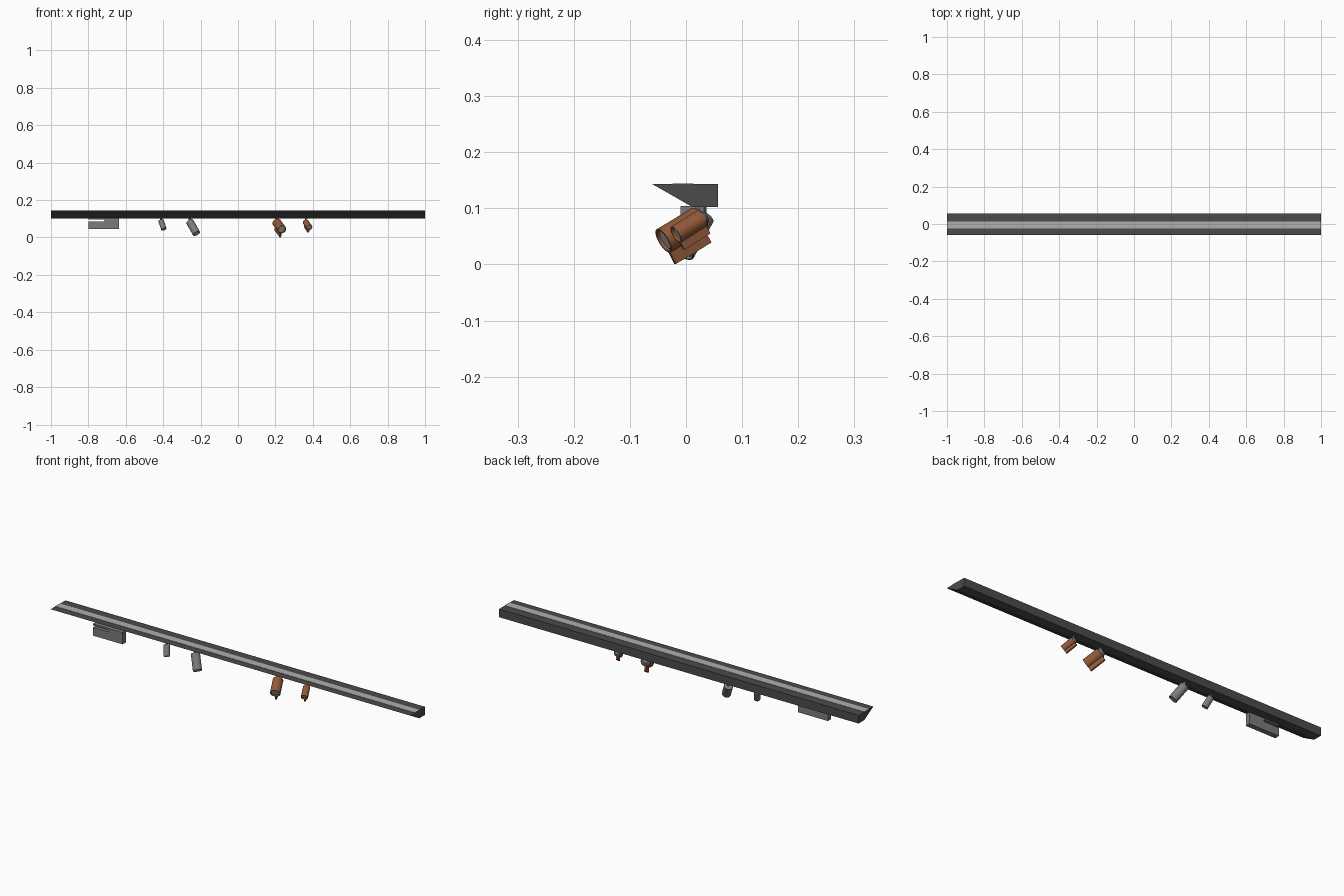
import bpy, bmesh, math
from mathutils import Matrix, Vector

if "Cube" in bpy.data.objects:
    bpy.data.objects.remove(bpy.data.objects["Cube"])


def material(name, r, g, b):
    m = bpy.data.materials.new(name)
    m.use_nodes = True
    m.diffuse_color = (r, g, b, 1)
    m.node_tree.nodes["Principled BSDF"].inputs["Base Color"].default_value = (r, g, b, 1)
    return m


charcoal = material("charcoal", 0.07, 0.07, 0.07)
silver = material("silver", 0.43, 0.43, 0.43)
grey = material("mid grey", 0.2, 0.2, 0.2)
copper = material("copper", 0.28, 0.1, 0.04)


def finish(name, bm, mat, matrix=None, smooth=False):
    bmesh.ops.recalc_face_normals(bm, faces=bm.faces)
    mesh = bpy.data.meshes.new(name)
    bm.to_mesh(mesh)
    bm.free()
    mesh.materials.append(mat)
    ob = bpy.data.objects.new(name, mesh)
    bpy.context.collection.objects.link(ob)
    if matrix:
        ob.matrix_world = matrix
    if smooth:
        bpy.ops.object.select_all(action='DESELECT')
        bpy.context.view_layer.objects.active = ob
        ob.select_set(True)
        bpy.ops.object.shade_smooth_by_angle()
    return ob


def box(name, lo, hi, mat, matrix=None):
    lo, hi = Vector(lo), Vector(hi)
    bm = bmesh.new()
    bmesh.ops.create_cube(bm, size=1)
    for v in bm.verts:
        v.co = v.co * (hi - lo) + (lo + hi) / 2
    return finish(name, bm, mat, matrix)


def lathe(name, profile, mat, matrix, close=False):
    """Spin (radius, height) points about local z."""
    bm = bmesh.new()
    verts = [bm.verts.new((r, 0, z)) for r, z in profile]
    if close:
        verts.append(verts[0])
    edges = [bm.edges.new(pair) for pair in zip(verts, verts[1:])]
    bmesh.ops.spin(bm, geom=list(bm.verts) + edges, cent=(0, 0, 0),
                   axis=(0, 0, 1), angle=math.tau, steps=32)
    bmesh.ops.remove_doubles(bm, verts=bm.verts, dist=1e-5)
    return finish(name, bm, mat, matrix, smooth=True)


def aim(rear, front):
    """Local z runs from rear to front, local y points down across the axis."""
    rear, front = Vector(rear), Vector(front)
    z = (front - rear).normalized()
    x = Vector((0, 0, 1)).cross(z).normalized()
    y = z.cross(x)
    if y.z > 0:
        x, y = -x, -y
    m = Matrix((x, y, z)).transposed().to_4x4()
    m.translation = rear
    return m, (front - rear).length


# Rail: wedge section extruded along its length
bm = bmesh.new()
section = [(-0.06, 0.143), (0.057, 0.143), (0.057, 0.102), (0.012, 0.102)]
face = bm.faces.new([bm.verts.new((-1, y, z)) for y, z in section])
ext = bmesh.ops.extrude_face_region(bm, geom=[face])
bmesh.ops.translate(bm, vec=(2, 0, 0),
                    verts=[v for v in ext["geom"] if isinstance(v, bmesh.types.BMVert)])
finish("rail", bm, charcoal)
box("top_light_strip", (-1, -0.024, 0.142), (1, 0.013, 0.1445), silver)

# Linear lamp with its adapter
box("linear_lamp_body", (-0.8, -0.01, 0.045), (-0.635, 0.015, 0.086), grey)
box("linear_lamp_adapter", (-0.715, -0.01, 0.086), (-0.635, 0.015, 0.104), grey)
box("linear_lamp_plate", (-0.8, -0.01, 0.096), (-0.715, 0.015, 0.104), grey)


def spot(name, rear, front, r):
    """Plain grey cylinder lamp with a recessed lens."""
    m, n = aim(rear, front)
    lathe(name + "_body", [(0, 0), (r, 0), (r, n), (r * 0.85, n), (r * 0.85, n - 0.005)], grey, m)
    lathe(name + "_lens", [(0, n - 0.005), (r * 0.86, n - 0.005)], silver, m)
    stem(name, rear, r)


def sleeved_spot(name, rear, front, r, fin):
    """Grey core in a copper sleeve that carries a fin below."""
    m, n = aim(rear, front)
    core = r * 0.86
    lathe(name + "_core", [(0, -r * 0.6), (core * 0.5, -r * 0.6), (core, -r * 0.15),
                           (core, n - 0.006), (0, n - 0.006)], grey, m)
    lathe(name + "_lens", [(0, n - 0.005), (core * 0.9, n - 0.005)], silver, m)
    lathe(name + "_sleeve", [(core, 0), (r, 0), (r, n), (core, n)], copper, m, close=True)
    box(name + "_fin", (-0.004, r * 0.92, 0), (0.004, fin, n), copper, m)
    stem(name, rear, r)


def stem(name, rear, r):
    """Short pin joining a lamp to the rail."""
    x, y, z = rear
    lathe(name + "_stem", [(0, z), (r * 0.3, z), (r * 0.3, 0.105), (0, 0.105)],
          grey, Matrix.Translation((x, y, 0)))


spot("small_spot", (-0.412, 0.022, 0.09), (-0.396, 0, 0.044), 0.015)
spot("large_spot", (-0.258, 0.03, 0.085), (-0.222, -0.005, 0.021), 0.021)
sleeved_spot("large_copper_spot", (0.207, 0.023, 0.08), (0.235, -0.04, 0.042), 0.024, 0.047)
sleeved_spot("small_copper_spot", (0.362, 0.028, 0.082), (0.382, -0.018, 0.053), 0.0165, 0.031)
